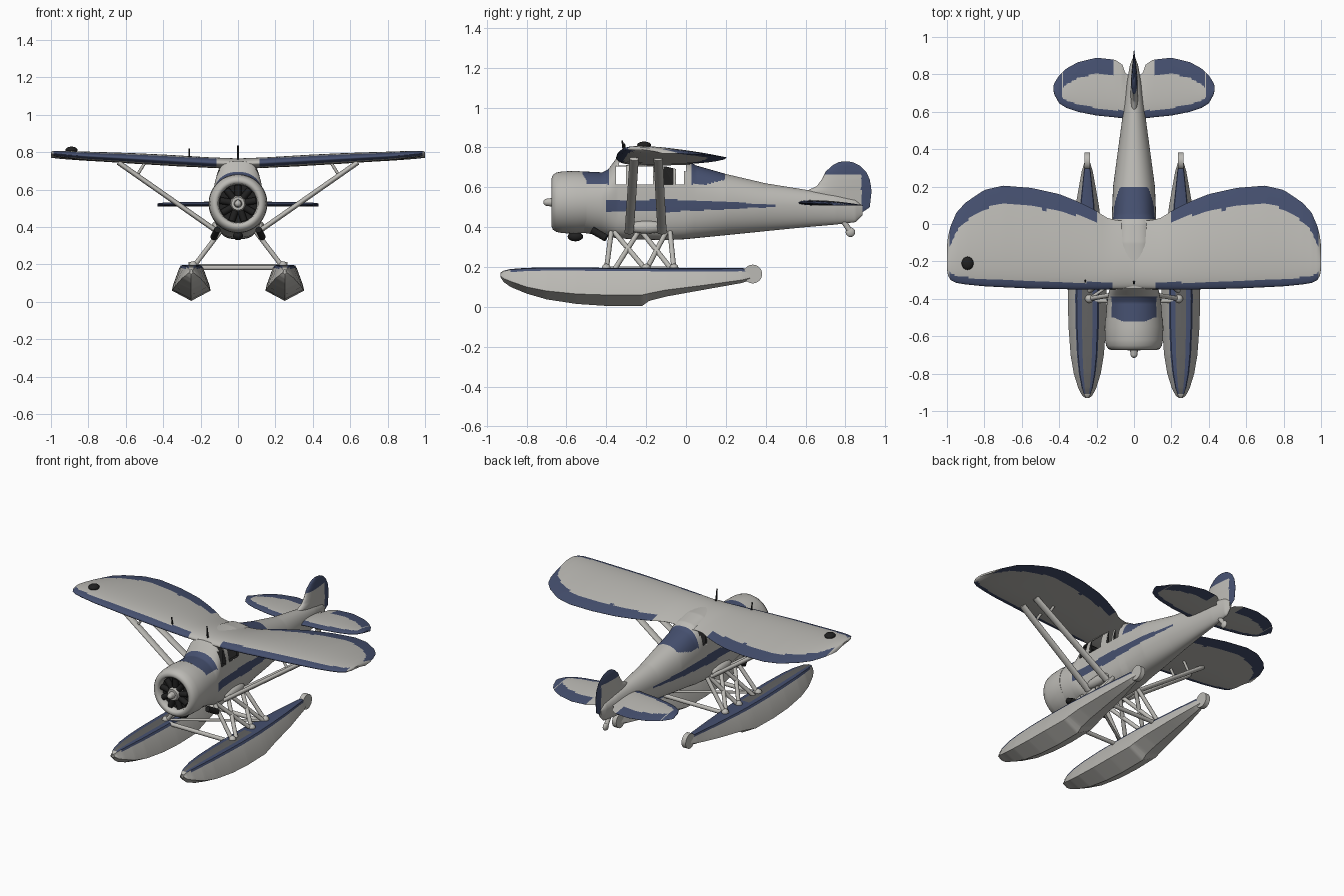
import bpy, bmesh, math
from mathutils import Vector, Matrix

if "Cube" in bpy.data.objects:
    bpy.data.objects.remove(bpy.data.objects["Cube"])

def mat(name, r, g, b):
    m = bpy.data.materials.new(name)
    m.diffuse_color = (r, g, b, 1)
    m.use_nodes = True
    m.node_tree.nodes["Principled BSDF"].inputs["Base Color"].default_value = m.diffuse_color
    return m

LIGHT, NAVY, DECK, BLACK = range(4)
MATS = [mat("light_grey", .50, .49, .46), mat("navy_blue", .06, .08, .16),
        mat("deck_grey", .12, .12, .12), mat("black", .015, .015, .015)]

def interp(table, t):
    """Linear look-up of a row in a table sorted by first column."""
    if t <= table[0][0]:
        return table[0][1:]
    for a, b in zip(table, table[1:]):
        if t <= b[0]:
            f = (t - a[0]) / (b[0] - a[0])
            return [p + (q - p) * f for p, q in zip(a[1:], b[1:])]
    return table[-1][1:]

def finish(name, bm, colour=LIGHT, rule=None, angle=40):
    bmesh.ops.recalc_face_normals(bm, faces=bm.faces)
    for f in bm.faces:
        f.material_index = rule(f.calc_center_median()) if rule else colour
    me = bpy.data.meshes.new(name)
    bm.to_mesh(me)
    bm.free()
    for m in MATS:
        me.materials.append(m)
    ob = bpy.data.objects.new(name, me)
    bpy.context.collection.objects.link(ob)
    bpy.ops.object.select_all(action='DESELECT')
    ob.select_set(True)
    bpy.context.view_layer.objects.active = ob
    bpy.ops.object.shade_smooth_by_angle(angle=math.radians(angle))
    return ob

def loft(name, rings, rule=None, angle=40, caps=True):
    bm = bmesh.new()
    vs = [[bm.verts.new(p) for p in r] for r in rings]
    n = len(vs[0])
    for a, b in zip(vs, vs[1:]):
        for i in range(n):
            bm.faces.new((a[i], a[(i + 1) % n], b[(i + 1) % n], b[i]))
    if caps:
        bm.faces.new(vs[0])
        bm.faces.new(vs[-1])
    return finish(name, bm, LIGHT, rule, angle)

def tube(name, p, q, r, r2=None, colour=LIGHT, chord=1, segs=16):
    """Round or flattened bar from p to q; chord stretches it along y."""
    p, q = Vector(p), Vector(q)
    d = (q - p).normalized()
    ref = Vector((0, 1, 0)) if abs(d.y) < .95 else Vector((1, 0, 0))
    e = (ref - d * ref.dot(d)).normalized()
    f = d.cross(e)
    m = Matrix((f, e * chord, d)).transposed().to_4x4()
    m.translation = (p + q) / 2
    bm = bmesh.new()
    bmesh.ops.create_cone(bm, cap_ends=True, segments=segs, radius1=r,
                          radius2=r if r2 is None else r2, depth=(q - p).length, matrix=m)
    return finish(name, bm, colour)

def ball(name, c, r, scale=(1, 1, 1), colour=LIGHT):
    bm = bmesh.new()
    bmesh.ops.create_uvsphere(bm, u_segments=20, v_segments=12, radius=r,
                              matrix=Matrix.Translation(c) @ Matrix.Diagonal((*scale, 1)))
    return finish(name, bm, colour)

def box(name, lo, hi, colour):
    lo, hi = Vector(lo), Vector(hi)
    bm = bmesh.new()
    bmesh.ops.create_cube(bm, size=1, matrix=Matrix.Translation((lo + hi) / 2)
                          @ Matrix.Diagonal((*(hi - lo), 1)))
    return finish(name, bm, colour)

def foil(name, spans, table, drop, rule, place, m=40):
    """Aerofoil surface; table rows are span, leading y, trailing y, height, thickness."""
    rings = []
    for s in spans:
        le, te, z, th = interp(table, abs(s))
        ring = []
        for k in range(2 * m):
            u = .5 + .5 * math.cos(math.pi * k / m)
            yt = 5 * th * (.2969 * u**.5 - .126 * u - .3516 * u**2 + .2843 * u**3 - .1006 * u**4)
            side = 1.1 if k < m else -.9
            ring.append(place(s, le + (te - le) * u, z - drop * u * u + side * yt))
        rings.append(ring)
    return loft(name, rings, rule)

# fuselage: y, half width, bottom, top, squareness
BODY = [(-.52, .152, .372, .68, 2), (-.42, .145, .358, .675, 2.1), (-.39, .14, .352, .69, 2.3),
        (-.345, .13, .345, .752, 2.9), (-.25, .125, .338, .765, 3), (-.1, .122, .335, .76, 3),
        (0, .12, .34, .74, 2.8), (.05, .118, .345, .71, 2.5), (.2, .112, .36, .667, 2.2),
        (.4, .085, .38, .62, 2), (.6, .058, .4, .588, 2), (.75, .04, .413, .565, 2),
        (.85, .022, .425, .54, 2), (.885, .008, .46, .51, 2)]
rings = []
for i in range(201):
    y = -.52 + 1.405 * i / 200
    w, zb, zt, n = interp(BODY, y)
    zc = .525 - .03 * max(0, y)
    ring = []
    for k in range(120):
        a = 2 * math.pi * (k + .5) / 120
        c, s = math.cos(a), math.sin(a)
        h = zt - zc if s > 0 else zc - zb
        r = (abs(c / w)**n + abs(s / h)**n)**(-1 / n)
        ring.append((r * c, y, zc + r * s))
    rings.append(ring)

def body_rule(c):
    if c.y < -.385 and c.z > .615:                       # band ahead of the windscreen
        return NAVY
    if .03 < c.y < .2 and c.z > .615 + .25 * max(0, c.y - .1):   # band behind the cabin
        return NAVY
    half = .03 if c.y < -.05 else .03 - .048 * (c.y + .05)
    if -.4 < c.y < .45 and abs(c.z - .508) < half:       # side stripe
        return NAVY
    return LIGHT

fuselage = loft("fuselage", rings, body_rule)

# hollow cabin and window openings
cuts = [((-.1, -.335, .6), (.1, 0, .725))]
cuts += [((-.3, a, .615), (.3, b, .705)) for a, b in
         ((-.35, -.3), (-.265, -.165), (-.11, -.065), (-.05, -.01))]
for lo, hi in cuts:
    cutter = box("window_cutter", lo, hi, BLACK)
    cutter.hide_render = True
    mod = fuselage.modifiers.new("opening", 'BOOLEAN')
    mod.operation, mod.solver, mod.object = 'DIFFERENCE', 'EXACT', cutter
    bpy.context.view_layer.objects.active = fuselage
    bpy.ops.object.modifier_apply(modifier=mod.name)
    bpy.data.objects.remove(cutter)

# engine cowl and radial engine
CZ = .525
cowl = [(-.5, .153), (-.55, .157), (-.62, .155), (-.65, .149), (-.668, .137), (-.674, .122),
        (-.668, .108), (-.64, .102), (-.6, .102)]
loft("engine_cowl", [[(r * math.cos(k * math.pi / 32), y, CZ + r * math.sin(k * math.pi / 32))
                      for k in range(64)] for y, r in cowl], angle=60)
tube("engine_backplate", (0, -.6, CZ), (0, -.63, CZ), .104, colour=BLACK, segs=48)
for k in range(9):
    a = 2 * math.pi * k / 9 + math.pi / 2
    d = Vector((math.cos(a), 0, math.sin(a)))
    o = Vector((0, -.645, CZ))
    tube("engine_cylinder", o + d * .04, o + d * .098, .018, colour=BLACK, segs=12)
tube("engine_hub", (0, -.62, CZ), (0, -.675, CZ), .055, .035, segs=32)
tube("propeller_shaft", (0, -.67, CZ), (0, -.7, CZ), .022, .018, segs=24)
ball("shaft_tip", (0, -.698, CZ), .018)
ball("oil_cooler", (0, -.555, .353), .03, (.9, 1.3, .8), BLACK)
for s in (-1, 1):
    tube("exhaust_pipe", (s * .11, -.47, .385), (s * .13, -.4, .345), .018, colour=BLACK)

# main wing
WING = [(0, -.345, .02, .738, .055), (.1, -.347, .02, .742, .055), (.15, -.35, .035, .744, .055),
        (.2, -.35, .07, .747, .055), (.3, -.35, .12, .752, .057), (.4, -.348, .16, .758, .057),
        (.55, -.345, .193, .766, .055), (.7, -.338, .205, .774, .05), (.8, -.333, .182, .779, .046),
        (.9, -.323, .115, .786, .04), (.95, -.315, .06, .79, .035), (.98, -.3, -.01, .793, .028),
        (.995, -.275, -.07, .795, .02), (1, -.24, -.12, .795, .012)]

def wing_rule(c):
    x = abs(c.x)
    le, te = interp(WING, x)[:2]
    if x > .1 and c.y - le < .038 and x < .985:
        return NAVY
    return NAVY if .2 < x < .985 and te - c.y < min(.09, .05 + .15 * (x - .2)) + .01 else LIGHT

spans = [math.sin(math.pi * (i / 110 - .5)) for i in range(111)]
foil("main_wing", spans, WING, .025, wing_rule, lambda s, y, z: (s, y, z))

# tailplane
TAIL = [(0, .56, .8, .522, .026), (.045, .565, .8, .522, .026), (.06, .565, .85, .522, .026),
        (.1, .57, .878, .522, .026), (.2, .58, .889, .522, .025), (.3, .6, .865, .522, .022),
        (.36, .62, .832, .522, .02), (.4, .645, .795, .522, .016), (.425, .69, .755, .522, .01),
        (.43, .71, .74, .522, .006)]

def tail_rule(c):
    x = abs(c.x)
    le, te = interp(TAIL, x)[:2]
    if c.y - le < .04 or (.11 < x < .38 and te - c.y < .085) or x > .388:
        return NAVY
    return LIGHT

foil("tailplane", [.43 * s for s in spans], TAIL, .012, tail_rule, lambda s, y, z: (s, y, z))

# fin and rudder, same builder with the span upright
FIN = [(.475, .64, .885, 0, .03), (.5, .63, .922, 0, .035), (.58, .6, .931, 0, .04),
       (.605, .655, .928, 0, .038), (.64, .682, .922, 0, .034), (.68, .702, .903, 0, .028),
       (.71, .735, .87, 0, .02), (.725, .762, .84, 0, .012), (.73, .785, .815, 0, .006)]
foil("fin_and_rudder", [.475 + .255 * i / 50 for i in range(51)], FIN, 0,
     lambda c: NAVY if c.z > .665 or c.y > .88 else LIGHT, lambda s, y, z: (z, y, s))
tube("tail_wheel_leg", (0, .79, .43), (0, .82, .385), .014)
ball("tail_wheel", (0, .825, .375), .024, (.6, 1, 1))

# floats: y, half width, keel, chine, deck height
FLOAT = [(-.93, .012, .148, .156, .172), (-.915, .028, .125, .142, .182), (-.88, .047, .1, .128, .19),
         (-.8, .072, .067, .1, .196), (-.7, .089, .038, .08, .198), (-.55, .1, .015, .065, .198),
         (-.4, .104, .005, .06, .196), (-.22, .1, .005, .06, .195), (-.185, .097, .03, .068, .195),
         (-.1, .088, .052, .085, .194), (.1, .062, .088, .11, .194), (.28, .03, .12, .135, .195),
         (.34, .012, .14, .15, .188)]

def deck_rule(c):
    if c.z < .18 or abs(c.y) > .9:
        return LIGHT
    w = interp(FLOAT, c.y)[0]
    off = abs(abs(c.x) - .25) / w
    if off > .6 or c.y > .31:
        return LIGHT
    return DECK if off < .28 and c.y < -.25 else NAVY

ys = sorted({-.93 + 1.27 * i / 60 for i in range(61)} | {r[0] for r in FLOAT})
for s in (-1, 1):
    rings = []
    for y in ys:
        w, zk, zc, zt = interp(FLOAT, y)
        half = [(1, zc), (.92, zc + .25 * (zt - zc)), (.62, zt - .016), (.54, zt - .003), (.28, zt)]
        pts = [(0, zk)] + half + [(-u, z) for u, z in reversed(half)]
        rings.append([(s * .25 + u * w, y, z) for u, z in pts])
    loft("float", rings, deck_rule, 25)
    tube("float_rudder", (s * .235, .335, .165), (s * .265, .335, .165), .047, segs=32)

    # wing struts
    for y0, y1 in ((-.285, -.26), (-.12, -.14)):
        tube("wing_strut", (s * .11, y0, .375), (s * .64, y1, .745), .0135, chord=1.7)
        tube("strut_brace", (s * .54, y1, .675), (s * .5, y1, .74), .008)
    ball("strut_fairing", (s * .115, -.2, .4), .045, (.6, 2.2, .7))

    # float struts: lower y, upper y
    for ya, yb in ((-.4, -.375), (-.36, -.24), (-.2, -.36), (-.2, -.1), (-.07, -.22), (-.06, -.08)):
        tube("float_strut", (s * .24, ya, .185), (s * .095, yb, .375), .0125)
    for y in (-.4, -.2, -.06):
        ball("strut_foot", (s * .24, y, .195), .022)

# spreader bars between the floats
for y in (-.41, -.07):
    tube("spreader_bar", (-.25, y, .182), (.25, y, .182), .013)
tube("diagonal_spreader", (-.24, -.4, .195), (.24, -.08, .195), .008)

# aerials and wing lamp
tube("aerial", (0, -.31, .76), (0, -.32, .835), .006, .004, BLACK)
tube("aerial", (-.26, -.3, .76), (-.26, -.31, .82), .005, .004, BLACK)
ball("wing_lamp", (-.89, -.21, .812), .032, (1, 1.1, .55), BLACK)
